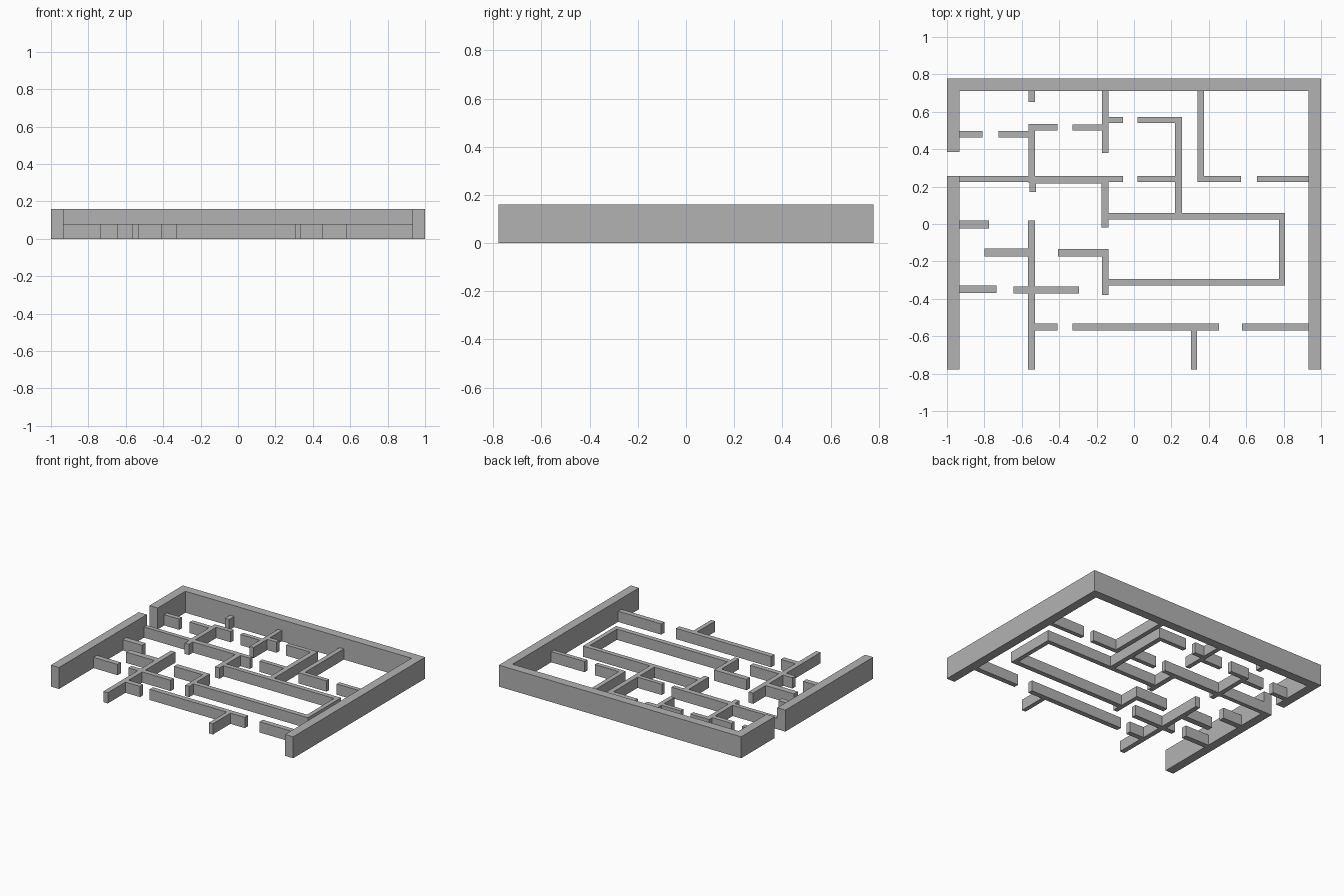
import bpy, bmesh

if "Cube" in bpy.data.objects:
    bpy.data.objects.remove(bpy.data.objects["Cube"])

mat = bpy.data.materials.new("wall grey")
mat.diffuse_color = (0.45, 0.45, 0.45, 1)
mat.use_nodes = True
mat.node_tree.nodes["Principled BSDF"].inputs["Base Color"].default_value = mat.diffuse_color


def walls(name, rects, height):
    """Merge plan rectangles (x0, x1, y0, y1) into one footprint and extrude it up."""
    xs = sorted({v for r in rects for v in r[:2]})
    ys = sorted({v for r in rects for v in r[2:]})
    bm = bmesh.new()
    grid = {}

    def vert(i, j):
        if (i, j) not in grid:
            grid[i, j] = bm.verts.new((xs[i], ys[j], 0))
        return grid[i, j]

    for i in range(len(xs) - 1):
        for j in range(len(ys) - 1):
            cx, cy = (xs[i] + xs[i + 1]) / 2, (ys[j] + ys[j + 1]) / 2
            if any(a < cx < b and c < cy < d for a, b, c, d in rects):
                bm.faces.new((vert(i, j), vert(i + 1, j), vert(i + 1, j + 1), vert(i, j + 1)))
    ext = bmesh.ops.extrude_face_region(bm, geom=bm.faces[:], use_keep_orig=True)
    top = [g for g in ext["geom"] if isinstance(g, bmesh.types.BMVert)]
    bmesh.ops.translate(bm, vec=(0, 0, height), verts=top)
    bmesh.ops.recalc_face_normals(bm, faces=bm.faces[:])
    bmesh.ops.dissolve_limit(bm, angle_limit=0.01, verts=bm.verts[:], edges=bm.edges[:])
    bmesh.ops.triangulate(bm, faces=[f for f in bm.faces if len(f.verts) > 4])
    me = bpy.data.meshes.new(name)
    bm.to_mesh(me)
    bm.free()
    me.materials.append(mat)
    ob = bpy.data.objects.new(name, me)
    bpy.context.collection.objects.link(ob)


Y = 0.778   # half depth of the plan
T = 0.933   # inner face of the side walls

# Tall outer walls, with the entrance gap on the left
walls("outer_walls", [
    (-1, 1, 0.712, Y),
    (T, 1, -Y, Y),
    (-1, -T, 0.385, Y),
    (-1, -T, -Y, 0.257),
], 0.16)

# Low partitions: back rooms
walls("back_partitions", [
    (-.565, -.53, .652, .712),
    (-T, -.81, .463, .498),
    (-.725, -.565, .463, .498),
    (-.565, -.53, .22, .535),
    (-.565, -.41, .50, .535),
    (-.33, -.17, .50, .532),
    (-.17, -.137, .38, .712),
    (-.17, -.06, .54, .573),
    (.02, .257, .54, .573),
    (.22, .257, .025, .573),
    (.34, .375, .225, .712),
    (.34, .573, .225, .257),
    (.657, T, .225, .257),
    (.02, .257, .225, .257),
    (-T, -.06, .225, .257),
    (-.53, -.17, .217, .257),
    (-.56, -.525, .17, .257),
    (-.175, -.137, -.02, .257),
    # closed block on the right
    (-.175, .808, .025, .06),
    (.775, .808, -.33, .06),
    (-.17, .808, -.33, -.293),
    (-.17, -.137, -.38, -.135),
    (-.405, -.137, -.175, -.135),
], 0.08)

# Low partitions: front rooms
walls("front_partitions", [
    (-T, -.775, -.025, .018),
    (-.567, -.53, -Y, .018),
    (-.80, -.53, -.175, -.13),
    (-T, -.735, -.37, -.33),
    (-.645, -.295, -.372, -.335),
    (-.567, -.41, -.57, -.532),
    (-.33, .455, -.57, -.532),
    (.577, T, -.57, -.532),
    (.305, .337, -Y, -.532),
], 0.08)
